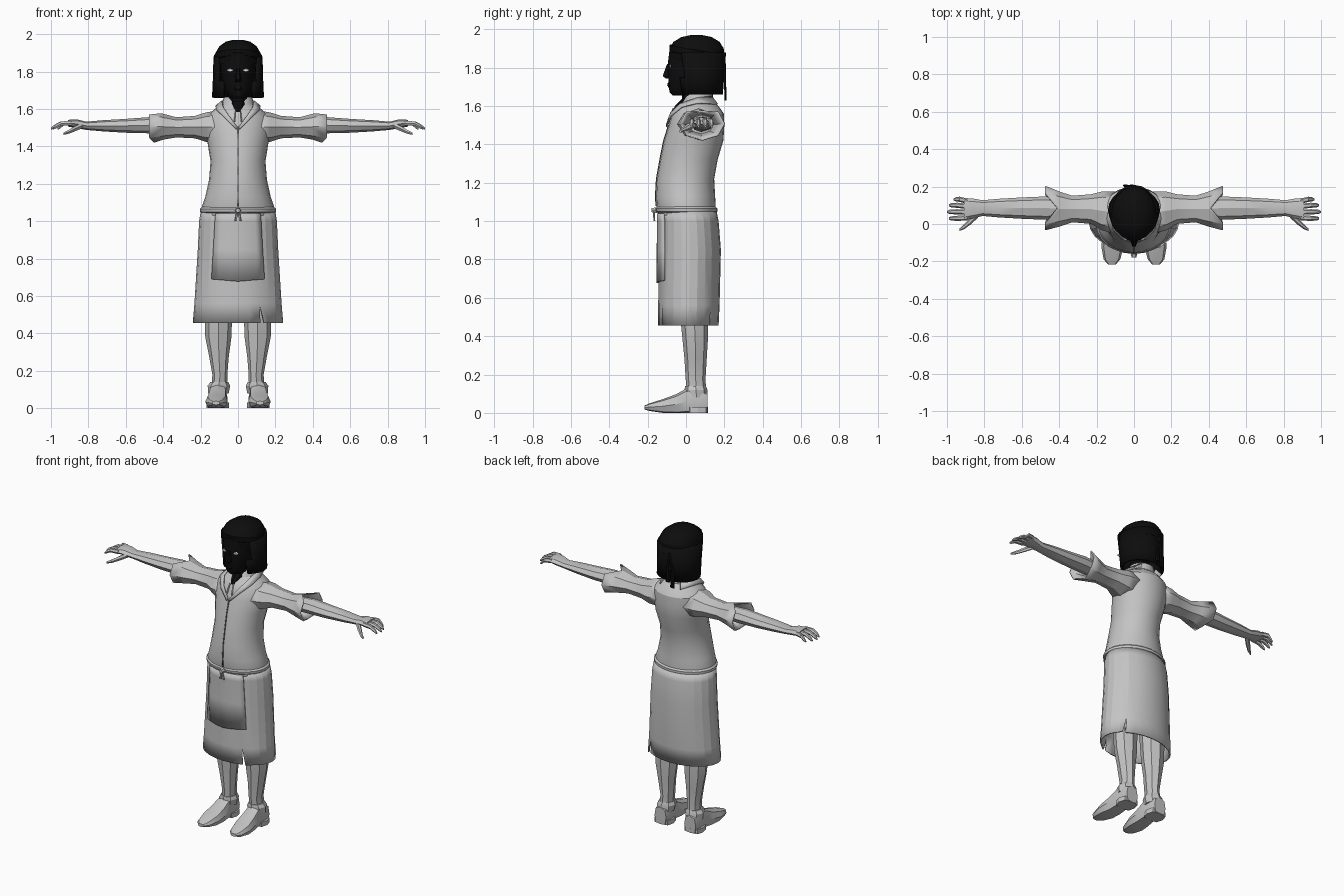
import bpy, bmesh, math


def material(name, v):
    m = bpy.data.materials.new(name)
    m.diffuse_color = (v, v, v, 1)
    return m


GREY = material("light grey", 0.55)
DARK = material("dark grey", 0.12)
BLACK = material("near black", 0.004)
WHITE = material("eye white", 0.8)


def finish(bm, name, mat, thick=0, angle=28):
    """Turn a bmesh into a named object with one colour and sharp creases."""
    bmesh.ops.recalc_face_normals(bm, faces=bm.faces)
    me = bpy.data.meshes.new(name)
    bm.to_mesh(me)
    bm.free()
    me.materials.append(mat)
    me.shade_smooth()
    me.set_sharp_from_angle(angle=math.radians(angle))
    ob = bpy.data.objects.new(name, me)
    bpy.context.collection.objects.link(ob)
    if thick:
        mod = ob.modifiers.new("thickness", 'SOLIDIFY')
        mod.thickness = thick
        mod.offset = 0
    return ob


def loft_mesh(rings, axis='z', n=8, side=1, cap=True, p=1.0, floor=False):
    """Skin elliptical rings (position, centre u, centre v, radius u, radius v)."""
    bm = bmesh.new()
    loops = []
    for t, cu, cv, ru, rv in rings:
        loop = []
        for i in range(n):
            a = 2 * math.pi * i / n
            c, s = math.cos(a), math.sin(a)
            u = cu + ru * math.copysign(abs(c) ** p, c)
            v = cv + rv * math.copysign(abs(s) ** p, s)
            x, y, z = {'z': (u, v, t), 'x': (t, u, v), 'y': (u, t, v)}[axis]
            loop.append(bm.verts.new((x * side, y, max(z, 0) if floor else z)))
        loops.append(loop)
    for a, b in zip(loops, loops[1:]):
        for i in range(n):
            j = (i + 1) % n
            bm.faces.new((a[i], a[j], b[j], b[i]))
    if cap:
        bm.faces.new(loops[0])
        bm.faces.new(loops[-1])
    return bm, loops


def loft(name, rings, mat=GREY, **kw):
    return finish(loft_mesh(rings, **kw)[0], name, mat)


def strip(name, rows, mat=GREY, thick=0.008):
    """Sheet made from rows of points."""
    bm = bmesh.new()
    vs = [[bm.verts.new(p) for p in r] for r in rows]
    for a, b in zip(vs, vs[1:]):
        for i in range(len(a) - 1):
            bm.faces.new((a[i], a[i + 1], b[i + 1], b[i]))
    return finish(bm, name, mat, thick)


# Shirt body
torso = [(1.03, 0, .005, .19, .15), (1.08, 0, 0, .193, .155), (1.13, 0, -.003, .175, .155),
         (1.22, 0, -.003, .155, .15), (1.32, 0, .015, .147, .15), (1.42, 0, .04, .163, .155),
         (1.50, 0, .055, .175, .145), (1.56, 0, .062, .165, .135), (1.60, 0, .06, .125, .11),
         (1.625, 0, .06, .085, .08), (1.665, 0, .07, .075, .07)]
loft("shirt_body", torso, n=24)
strip("shirt_front_seam", [[(x, cy - ry - .002, z) for x in (-.003, .003)]
                           for z, _, cy, _, ry in torso[1:7]], DARK, .004)

# Skirt with two short hem slits
bm, loops = loft_mesh([(1.05, 0, .01, .195, .145), (1.0, 0, .015, .203, .15),
                       (.85, 0, .02, .21, .157), (.56, 0, .015, .228, .155),
                       (.455, 0, .012, .237, .153)], n=24, cap=False)
for i in (20, 3):
    top, low = loops[-2][i], loops[-1][i]
    edge = next(e for e in low.link_edges if top in e.verts)
    spot = low.co.copy()
    bmesh.ops.split_edges(bm, edges=[edge])
    pair = [v for v in bm.verts if (v.co - spot).length < 1e-5]
    if len(pair) == 2:
        right = max(pair, key=lambda v: sum(f.calc_center_median().x for f in v.link_faces))
        right.co.x += .02
finish(bm, "skirt", GREY, .01, 14)

# Apron panel wrapped over the skirt front
rows = []
for z, cy, rx, ry, w in ((1.04, .01, .197, .146, .118), (1.0, .015, .203, .15, .122),
                         (.85, .02, .21, .157, .13), (.69, .017, .22, .156, .14)):
    rows.append([(w * k / 4, cy - .01 - ry * math.sqrt(1 - (w * k / 4 / rx) ** 2),
                  z - (.012 * (1 - abs(k) / 4) if z < .7 else 0)) for k in range(-4, 5)])
strip("apron", rows, GREY, .012)

# Belt with knot and hanging ends
loft("belt", [(1.042, 0, .004, .192, .146), (1.05, 0, .003, .202, .16),
              (1.066, 0, .002, .203, .162), (1.076, 0, .001, .192, .153)], n=24)
loft("belt_knot", [(-.18, 0, 1.057, .012, .012), (-.15, 0, 1.057, .018, .018)], axis='y', n=6)
for s in (-1, 1):
    loft("belt_end", [(1.055, .004, -.168, .005, .005), (1.0, .012, -.165, .007, .005)], n=5, side=s)

# Neck, head and nose
loft("neck", [(1.585, 0, 0, .025, .066), (1.605, 0, .02, .04, .075), (1.64, 0, .045, .055, .065),
              (1.70, 0, .04, .058, .06)], BLACK, n=12)
loft("head", [(1.655, 0, -.03, .033, .04), (1.67, 0, -.02, .05, .065), (1.70, 0, -.005, .07, .085),
              (1.75, 0, .02, .086, .112), (1.82, 0, .03, .095, .125), (1.90, 0, .05, .1, .135),
              (1.94, 0, .05, .08, .1)], BLACK, n=16)
loft("nose", [(1.745, 0, -.09, .016, .02), (1.757, 0, -.098, .017, .027),
              (1.82, 0, -.09, .009, .01)], BLACK, n=6)
loft("lips", [(1.695, 0, -.078, .018, .012), (1.708, 0, -.08, .026, .018),
              (1.722, 0, -.08, .018, .015)], BLACK, n=8)

# Hair cap, bob and headband
loft("hair_cap", [(1.84, 0, .06, .122, .14), (1.90, 0, .055, .12, .144), (1.935, 0, .055, .1, .122),
                  (1.96, 0, .055, .065, .08), (1.97, 0, .055, .025, .03)], BLACK, n=18)
bm, _ = loft_mesh([(1.88, 0, .06, .122, .14), (1.75, 0, .07, .126, .12), (1.66, 0, .075, .13, .108)],
                  n=20, cap=False)
bmesh.ops.delete(bm, geom=[f for f in bm.faces if f.calc_center_median().y < -.015], context='FACES')
finish(bm, "hair_bob", BLACK, .018)
bm, _ = loft_mesh([(1.855, 0, .06, .122, .14), (1.86, 0, .06, .129, .147), (1.89, 0, .058, .127, .147),
                   (1.895, 0, .058, .12, .14)], n=18, cap=False)
for v in bm.verts:
    v.co.z -= .2 * (v.co.y - .05)
finish(bm, "headband", BLACK)
for x, low in ((-.045, 1.63), (-.012, 1.66)):
    loft("headband_tail", [(1.85, -.02, .2, .012, .008), (1.75, x, .203, .012, .006),
                           (low, x, .206, .016, .006)], BLACK, n=6)

# Paired parts
for s, tag in ((-1, "left"), (1, "right")):
    loft(tag + "_eye", [(-.087, .042, 1.807, .015, .006), (-.079, .043, 1.807, .018, .009)],
         WHITE, axis='y', n=8, side=s)

    # Collar flap and lace
    strip(tag + "_collar", [[(s * a, b, c), (s * d, e, f)] for a, b, c, d, e, f in (
        (.004, -.1, 1.505, .01, -.101, 1.49), (.05, -.078, 1.567, .07, -.077, 1.55),
        (.08, -.03, 1.612, .115, -.022, 1.595), (.085, .06, 1.642, .118, .06, 1.615),
        (.055, .135, 1.65, .075, .165, 1.61))], GREY, .008)
    loft(tag + "_lace", [(1.59, .012, -.065, .004, .004), (1.53, .018, -.092, .005, .004)],
         n=5, side=s)

    # Sleeve with flared, notched cuff
    bm, loops = loft_mesh([(.09, .06, 1.505, .11, .085), (.17, .07, 1.503, .1, .075),
                           (.23, .08, 1.503, .075, .056), (.33, .08, 1.502, .067, .05),
                           (.40, .08, 1.505, .09, .065), (.475, .085, 1.508, .115, .085)],
                          axis='x', side=s, cap=False)
    loops[-1][2].co.x = s * .41
    loops[-1][2].co.z -= .02
    loops[-1][6].co.x = s * .45
    finish(bm, tag + "_sleeve", GREY, .008)

    # Forearm, palm, fingers and thumb
    loft(tag + "_arm", [(.3, .08, 1.505, .052, .04), (.48, .085, 1.513, .062, .043),
                        (.6, .085, 1.51, .057, .037), (.72, .085, 1.51, .05, .03),
                        (.81, .085, 1.51, .042, .022), (.86, .083, 1.52, .053, .024),
                        (.91, .079, 1.524, .06, .018)], axis='x', side=s)
    for y0, y1, tip in ((.122, .132, .965), (.094, .1, .99), (.064, .065, 1.0), (.034, .03, .99)):
        mid = (.9 + tip) / 2
        loft(tag + "_finger", [(.89, y0, 1.524, .014, .014), (mid, y1, 1.522, .014, .013),
                               (tip - .012, y1, 1.503, .011, .011), (tip, y1, 1.494, .005, .006)],
             axis='x', n=6, side=s)
    loft(tag + "_thumb", [(.835, .055, 1.51, .022, .016), (.87, .02, 1.495, .02, .016),
                          (.905, -.012, 1.478, .014, .012), (.932, -.03, 1.468, .007, .007)],
         axis='x', n=6, side=s)

    # Leg and shoe
    loft(tag + "_leg", [(.65, .1, .045, .08, .08), (.45, .105, .045, .072, .07),
                        (.38, .105, .048, .07, .066), (.28, .102, .05, .053, .058),
                        (.18, .097, .05, .04, .052), (.1, .1, .055, .042, .05)], side=s)
    loft(tag + "_shoe", [(.113, .108, .05, .042, .06), (.08, .108, .055, .052, .062),
                         (0, .108, .06, .05, .066), (-.05, .11, .045, .055, .053),
                         (-.12, .115, .035, .06, .037), (-.19, .118, .03, .044, .02),
                         (-.217, .118, .028, .02, .01)], axis='y', side=s, p=.7, floor=True)
    loft(tag + "_shoe_top", [(.08, .105, .055, .055, .058), (.12, .102, .052, .06, .06),
                             (.14, .1, .05, .048, .054)], side=s)
    loft(tag + "_sole", [(0, .109, .062, .06, .052), (.03, .109, .062, .06, .052)],
         side=s, p=.6)
